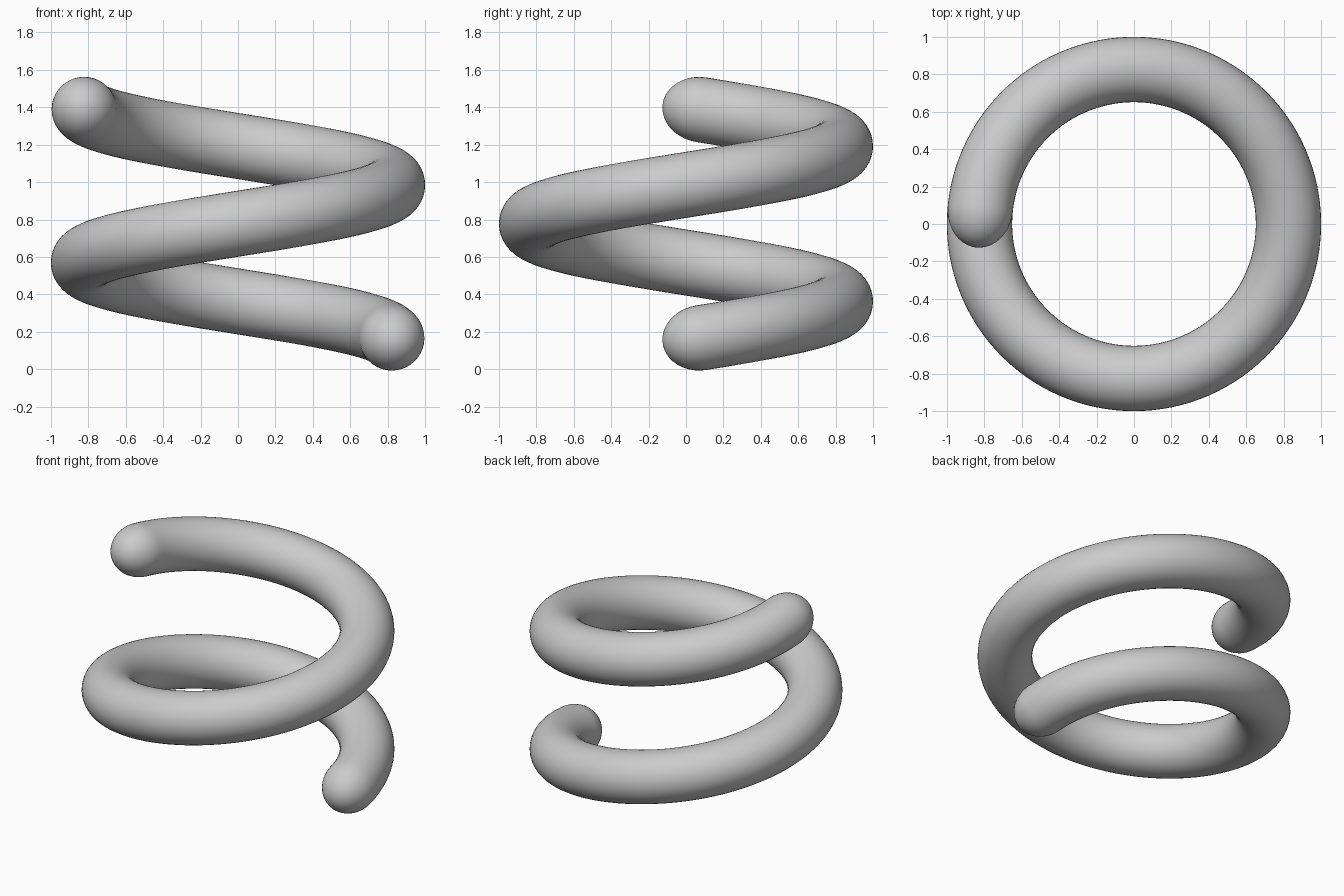
import bpy, bmesh
from math import sin, cos, pi
from mathutils import Vector

if "Cube" in bpy.data.objects:
    bpy.data.objects.remove(bpy.data.objects["Cube"])

R, r = 0.8255, 0.1745     # coil radius, tube radius
RISE = 0.1321             # climb per radian
MID = 1.5 * pi            # coil spans one and a half turns
TRIM, CAP = 0.10, 0.21    # where the rounded ends begin, and their length
SIDES, STEPS, CAP_STEPS = 40, 180, 10


def point(a):
    return Vector((R * cos(a), R * sin(a), 0.7775 + RISE * (a - MID)))


def tangent(a):
    return Vector((-R * sin(a), R * cos(a), RISE)).normalized()


bm = bmesh.new()


def ring(a, shift, radius):
    t = tangent(a)
    out = Vector((cos(a), sin(a), 0))
    up = out.cross(t)
    c = point(a) + t * shift
    return [bm.verts.new(c + radius * (out * cos(k) + up * sin(k)))
            for k in (2 * pi * i / SIDES for i in range(SIDES))]


# Rings: rounded start, helical tube, rounded finish
a0, a1 = TRIM, 3 * pi - TRIM
cap = [0.5 * pi * i / CAP_STEPS for i in range(1, CAP_STEPS)]
rings = [ring(a0, -CAP * sin(k), r * cos(k)) for k in reversed(cap)]
rings += [ring(a0 + (a1 - a0) * i / STEPS, 0, r) for i in range(STEPS + 1)]
rings += [ring(a1, CAP * sin(k), r * cos(k)) for k in cap]

# Tube skin
for p, q in zip(rings, rings[1:]):
    for i in range(SIDES):
        j = (i + 1) % SIDES
        bm.faces.new((p[i], p[j], q[j], q[i]))

# End tips
for loop, a, s in ((rings[0], a0, -CAP), (rings[-1], a1, CAP)):
    tip = bm.verts.new(point(a) + tangent(a) * s)
    for i in range(SIDES):
        bm.faces.new((loop[i], loop[(i + 1) % SIDES], tip))

bmesh.ops.recalc_face_normals(bm, faces=bm.faces)
for f in bm.faces:
    f.smooth = True
mesh = bpy.data.meshes.new("spiral_coil")
bm.to_mesh(mesh)
bm.free()
coil = bpy.data.objects.new("spiral_coil", mesh)
bpy.context.collection.objects.link(coil)
